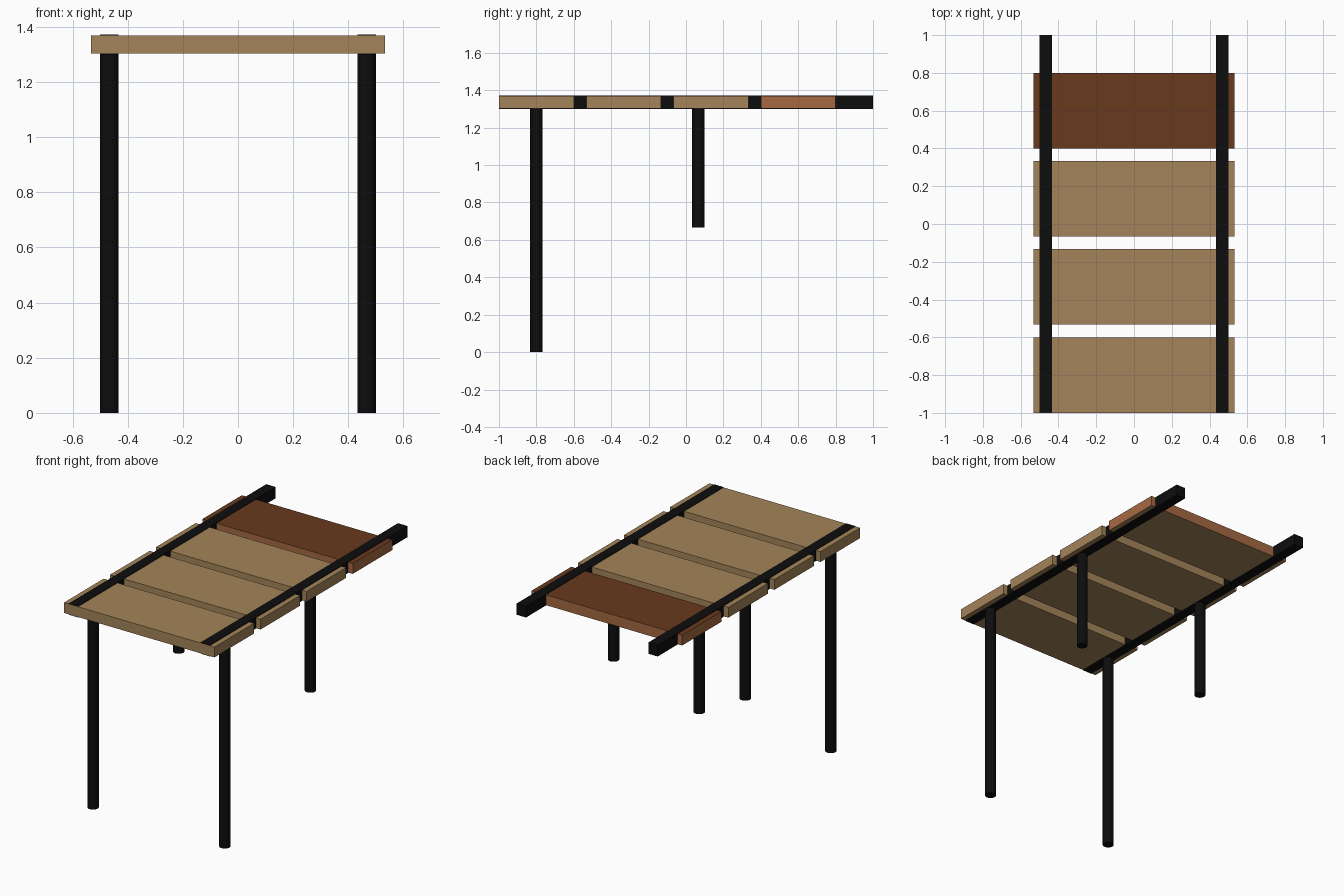
import bpy

if "Cube" in bpy.data.objects:
    bpy.data.objects.remove(bpy.data.objects["Cube"])


def material(name, rgb):
    m = bpy.data.materials.new(name)
    m.diffuse_color = (*rgb, 1)
    m.use_nodes = True
    m.node_tree.nodes["Principled BSDF"].inputs["Base Color"].default_value = m.diffuse_color
    return m


tan = material("tan_wood", (0.37, 0.23, 0.10))
rust = material("rust_stain", (0.14, 0.042, 0.012))
faded = material("faded_rust", (0.38, 0.14, 0.055))
black = material("black", (0.004, 0.004, 0.004))


def box(name, lo, hi, mat):
    bpy.ops.mesh.primitive_cube_add(
        size=1, location=[(a + b) / 2 for a, b in zip(lo, hi)])
    ob = bpy.context.object
    ob.name = name
    ob.scale = [b - a for a, b in zip(lo, hi)]
    bpy.ops.object.transform_apply(location=False, rotation=False, scale=True)
    ob.data.materials.append(mat)
    return ob


def leg(name, x, y, z0, z1):
    bpy.ops.mesh.primitive_cylinder_add(
        vertices=32, radius=0.0333, depth=z1 - z0, location=(x, y, (z0 + z1) / 2))
    ob = bpy.context.object
    ob.name = name
    ob.data.materials.append(black)
    bpy.ops.object.shade_smooth_by_angle()


# Four planks with gaps
for i in range(4):
    y = -1 + i * 0.4667
    plank = box(f"plank_{i + 1}", (-0.533, y, 1.303), (0.533, y + 0.4, 1.369), tan)

# The rear plank is stained on top, fading down the sides
plank.data.materials.append(rust)
plank.data.materials.append(faded)
for p in plank.data.polygons:
    p.material_index = 1 if p.normal.z > 0.5 else 0 if p.normal.z < -0.5 else 2

# Rails and legs on both sides; rear legs are short
for side, s in (("left", -1), ("right", 1)):
    x = s * 0.4667
    box(f"{side}_rail", (x - 0.0333, -0.999, 1.30), (x + 0.0333, 1, 1.372), black)
    leg(f"{side}_front_leg", x, -0.8, 0, 1.301)
    leg(f"{side}_rear_leg", x, 0.0667, 0.667, 1.301)
